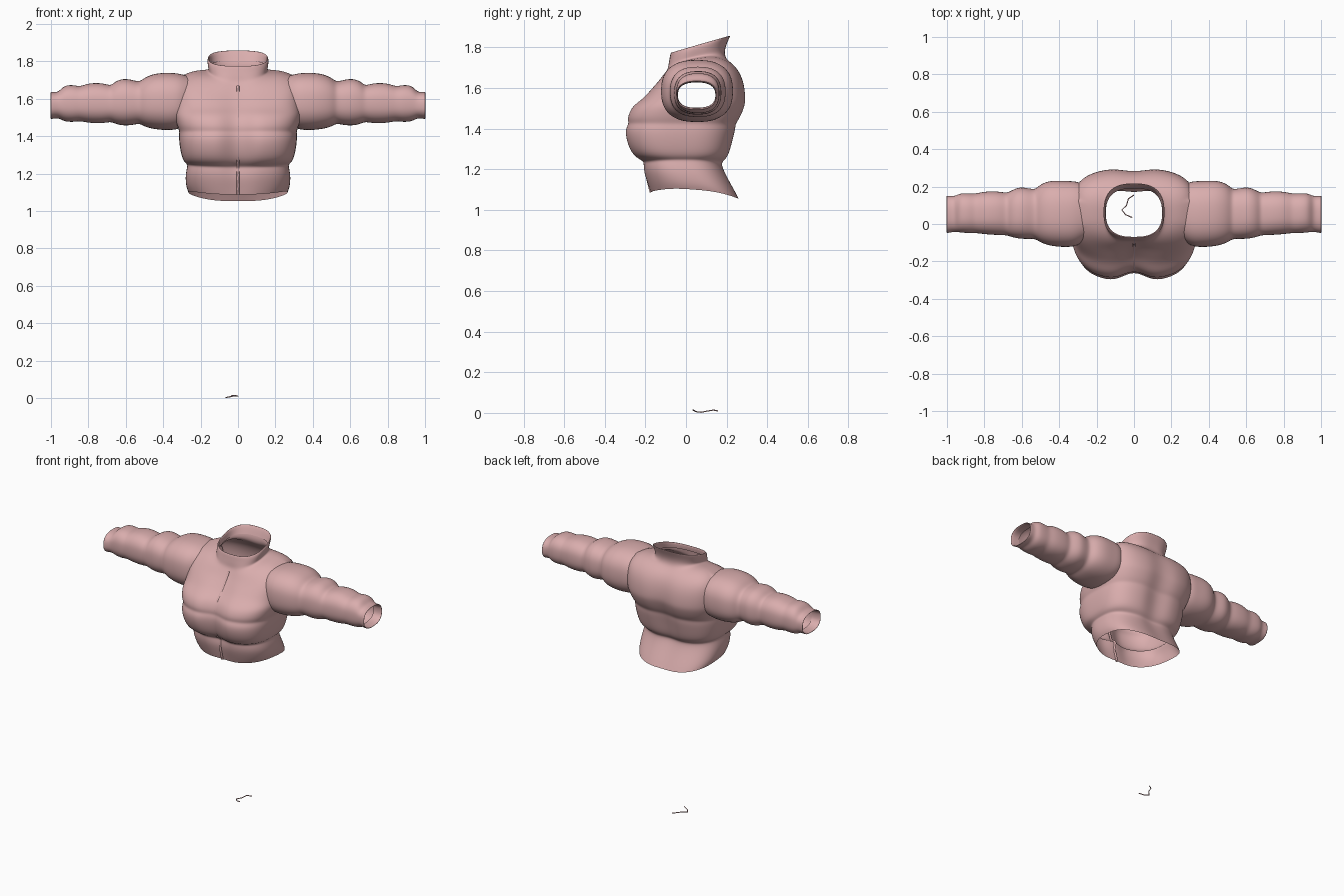
import bpy
import bmesh
import math
from mathutils import Vector

cube = bpy.data.objects.get("Cube")
if cube:
    bpy.data.objects.remove(cube, do_unlink=True)

fabric = bpy.data.materials.new("dusty pink fabric")
fabric.use_nodes = True
PINK = (0.70, 0.42, 0.42, 1)
fabric.diffuse_color = PINK
fabric.node_tree.nodes["Principled BSDF"].inputs["Base Color"].default_value = PINK


def power(value, exponent):
    return math.copysign(abs(value) ** exponent, value)


def link(name, data):
    obj = bpy.data.objects.new(name, data)
    bpy.context.collection.objects.link(obj)
    data.materials.append(fabric)
    return obj


def loft(name, rings, skip=None):
    """Skin closed rings into an open, smooth shell."""
    bm = bmesh.new()
    loops = [[bm.verts.new(p) for p in ring] for ring in rings]
    for low, high in zip(loops, loops[1:]):
        for i in range(len(low)):
            j = (i + 1) % len(low)
            bm.faces.new((low[i], low[j], high[j], high[i]))
    if skip:
        hidden = [f for f in bm.faces if skip(f.calc_center_median())]
        bmesh.ops.delete(bm, geom=hidden, context="FACES")
    bmesh.ops.recalc_face_normals(bm, faces=bm.faces[:])
    for face in bm.faces:
        face.smooth = True
    mesh = bpy.data.meshes.new(name)
    bm.to_mesh(mesh)
    bm.free()
    obj = link(name, mesh)
    smooth = obj.modifiers.new("smooth", "SUBSURF")
    smooth.levels = smooth.render_levels = 2
    return obj


def cord(name, points, radius):
    """Thin round cord through the given points."""
    curve = bpy.data.curves.new(name, "CURVE")
    curve.dimensions = "3D"
    curve.bevel_depth = radius
    curve.bevel_resolution = 1
    spline = curve.splines.new("POLY")
    spline.points.add(len(points) - 1)
    for target, p in zip(spline.points, points):
        target.co = (*p, 1)
    return link(name, curve)


# Body rows: height, tilt to the back, side lift, half width, front y, back y, seam depth
BODY = [
    (1.07, -.08, .03, .265, -.18, .265, .01),
    (1.11, -.08, .02, .278, -.195, .245, .015),
    (1.18, -.03, .01, .282, -.215, .20, .02),
    (1.225, 0, .01, .272, -.218, .18, .03),
    (1.24, 0, .01, .27, -.218, .19, .03),
    (1.265, 0, 0, .295, -.27, .215, .045),
    (1.34, 0, 0, .312, -.302, .235, .055),
    (1.40, 0, 0, .317, -.307, .25, .055),
    (1.425, 0, 0, .312, -.288, .25, .045),
    (1.45, 0, 0, .325, -.298, .27, .05),
    (1.51, 0, 0, .34, -.275, .295, .05),
    (1.545, 0, 0, .34, -.22, .298, .035),
    (1.60, .05, .03, .34, -.18, .292, .03),
    (1.65, .10, .06, .32, -.14, .272, .02),
    (1.69, .14, .06, .24, -.115, .24, .015),
    (1.715, .18, .03, .157, -.098, .20, .01),
    (1.75, .24, .01, .157, -.09, .19, .004),
    (1.79, .28, .01, .165, -.08, .205, 0),
    (1.82, .29, 0, .16, -.076, .222, 0),
    (1.815, .29, 0, .152, -.066, .21, 0),
    (1.77, .25, 0, .15, -.072, .19, 0),
]


def body_point(row, angle):
    z, tilt, lift, half, front, back, seam = row
    depth = (back - front) / 2
    # the padded chest is boxier than the hem and collar
    boxy = .66 if half > .29 else .76
    x = half * power(math.cos(angle), boxy)
    y = depth * power(math.sin(angle), boxy)
    # centre seams press the front and back into two lobes
    dent = seam * math.exp(-(x / .065) ** 2) * math.sin(angle)
    y -= dent if y < 0 else dent * .5
    return Vector((x, y + (front + back) / 2, z + tilt * y + lift * math.cos(angle) ** 2))


def in_armhole(p):
    return abs(p.x) > .22 and ((p.y - .06) / .135) ** 2 + ((p.z - 1.585) / .115) ** 2 < 1


SIDES = 56
turns = [math.tau * i / SIDES for i in range(SIDES)]
loft("jacket_body", [[body_point(r, a) for a in turns] for r in BODY], in_armhole)

# Front zip in the centre seam, ending below the collar
zip_line = [body_point(r, -math.pi / 2) + Vector((0, -.002, 0)) for r in BODY[:-6]]
cord("front_zip", zip_line, .008)

# Sleeve rows: distance out, bottom z, top z, front y, back y
SLEEVE = [
    (.26, 1.46, 1.72, -.09, .21),
    (.31, 1.44, 1.735, -.12, .23),
    (.36, 1.43, 1.74, -.125, .23),
    (.44, 1.435, 1.738, -.12, .235),
    (.50, 1.45, 1.715, -.10, .215),
    (.525, 1.468, 1.69, -.08, .185),
    (.56, 1.46, 1.70, -.08, .19),
    (.61, 1.455, 1.71, -.08, .20),
    (.655, 1.465, 1.695, -.07, .18),
    (.68, 1.478, 1.668, -.06, .165),
    (.72, 1.468, 1.685, -.06, .175),
    (.80, 1.47, 1.685, -.055, .175),
    (.845, 1.482, 1.664, -.048, .162),
    (.88, 1.475, 1.675, -.05, .165),
    (.93, 1.478, 1.672, -.045, .165),
    (.955, 1.495, 1.64, -.042, .15),
    (.98, 1.495, 1.635, -.045, .15),
    (1.005, 1.49, 1.638, -.05, .152),
    (1, 1.503, 1.628, -.042, .145),
    (.94, 1.503, 1.628, -.04, .145),
]


def sleeve_ring(row, side):
    out, low, high, front, back = row
    ring = []
    for i in range(32):
        a = math.tau * i / 32
        y = (front + back) / 2 + (back - front) / 2 * power(math.cos(a), .8)
        z = (low + high) / 2 + (high - low) / 2 * power(math.sin(a), .8)
        ring.append((side * out, y, z))
    return ring


for side, label in ((1, "left"), (-1, "right")):
    loft(label + "_sleeve", [sleeve_ring(r, side) for r in SLEEVE])

# Loose thread lying on the floor
thread = [(0, .155, .01), (-.03, .135, .014), (-.04, .1, .008), (-.065, .075, .003),
          (-.045, .05, .006), (-.01, .035, .014)]
cord("loose_thread", thread, .003)
